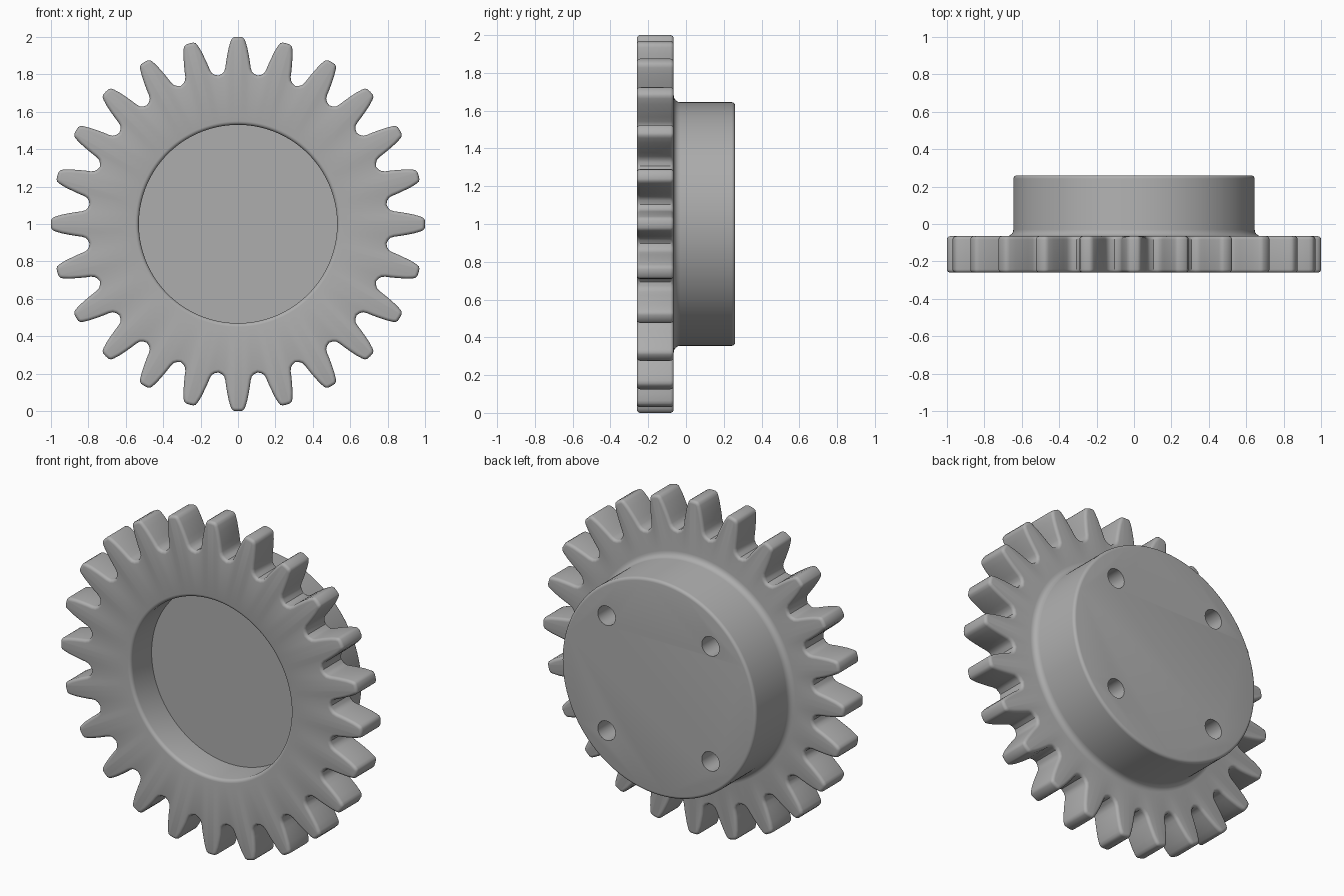
import bpy, bmesh
from math import sin, cos, pi, radians
from mathutils import Vector

if "Cube" in bpy.data.objects:
    bpy.data.objects.remove(bpy.data.objects["Cube"])

TEETH = 24
FRONT, WEB, BACK = -0.26, -0.065, 0.26   # front face, gear back face, hub end
ROUND = 0.018

metal = bpy.data.materials.new("grey metal")
metal.use_nodes = True
metal.diffuse_color = (0.42, 0.42, 0.42, 1)
metal.node_tree.nodes["Principled BSDF"].inputs["Base Color"].default_value = (0.42, 0.42, 0.42, 1)

# Half tooth: (half width, radius) from tip to root
half = [(0, 1.0), (.02, .999), (.032, .992), (.039, .978), (.049, .945), (.058, .90),
        (.064, .865), (.068, .835), (.074, .815), (.086, .803)]
tooth = [(-w, r) for w, r in reversed(half[1:])] + half


def gear_outline():
    points = []
    for t in range(TEETH):
        a = 2 * pi * t / TEETH
        along, across = Vector((sin(a), cos(a))), Vector((cos(a), -sin(a)))
        points += [along * r + across * w for w, r in tooth]
        m = a + pi / TEETH
        points.append(Vector((sin(m), cos(m))) * 0.8)
    return points


outline = gear_outline()
COUNT = len(outline)


def inset(d):
    """Outline moved inwards by d."""
    result = []
    for i, p in enumerate(outline):
        t = (outline[(i + 1) % COUNT] - outline[i - 1]).normalized()
        result.append(p + Vector((t.y, -t.x)) * d)
    return result


def circle(r):
    return [p.normalized() * r for p in outline]


def arc(start, end, steps=4):
    """Quarter-turn angles as (sin, cos) pairs."""
    return [(sin(radians(start + (end - start) * i / steps)),
             cos(radians(start + (end - start) * i / steps))) for i in range(steps + 1)]


# Cross-sections from recess floor, over the gear, to the hub end
rings = [(circle(.53), -.062)]
rings += [(circle(.53 + .02 * (1 - c)), FRONT + .02 * (1 - s)) for s, c in arc(0, 90)]
rings += [(inset(ROUND * (1 - s)), FRONT + ROUND * (1 - c)) for s, c in arc(0, 90)]
rings += [(inset(ROUND * (1 - s)), WEB - ROUND * (1 - c)) for s, c in arc(90, 0)]
rings += [(circle(.645 + .035 * (1 - s)), WEB + .035 * (1 - c)) for s, c in arc(0, 90)]
rings += [(circle(.645 - .018 * (1 - c)), BACK - .018 * (1 - s)) for s, c in arc(0, 90)]

bm = bmesh.new()
loops = [[bm.verts.new((p.x, y, 1 + p.y)) for p in pts] for pts, y in rings]
for a, b in zip(loops, loops[1:]):
    for i in range(COUNT):
        j = (i + 1) % COUNT
        bm.faces.new((a[i], a[j], b[j], b[i]))
bm.faces.new(loops[0])
bm.faces.new(loops[-1])
bmesh.ops.recalc_face_normals(bm, faces=bm.faces)
mesh = bpy.data.meshes.new("gear_wheel")
bm.to_mesh(mesh)
bm.free()
mesh.materials.append(metal)
gear = bpy.data.objects.new("gear_wheel", mesh)
bpy.context.collection.objects.link(gear)

# Four blind bolt holes in the hub end
for sx in (-1, 1):
    for sz in (-1, 1):
        bpy.ops.mesh.primitive_cylinder_add(vertices=32, radius=.058, depth=.4,
                                            location=(sx * .345, BACK, 1 + sz * .345),
                                            rotation=(pi / 2, 0, 0))
        cutter = bpy.context.object
        cutter.name = "bolt_hole_cutter"
        cutter.hide_render = True
        cutter.data.materials.append(metal)
        cut = gear.modifiers.new("bolt_hole", "BOOLEAN")
        cut.operation = "DIFFERENCE"
        cut.solver = "EXACT"
        cut.object = cutter
        bpy.context.view_layer.objects.active = gear
        bpy.ops.object.modifier_apply(modifier=cut.name)
        bpy.data.objects.remove(cutter)

bpy.ops.object.select_all(action="DESELECT")
gear.select_set(True)
bpy.context.view_layer.objects.active = gear
bpy.ops.object.shade_smooth_by_angle(angle=radians(40))
